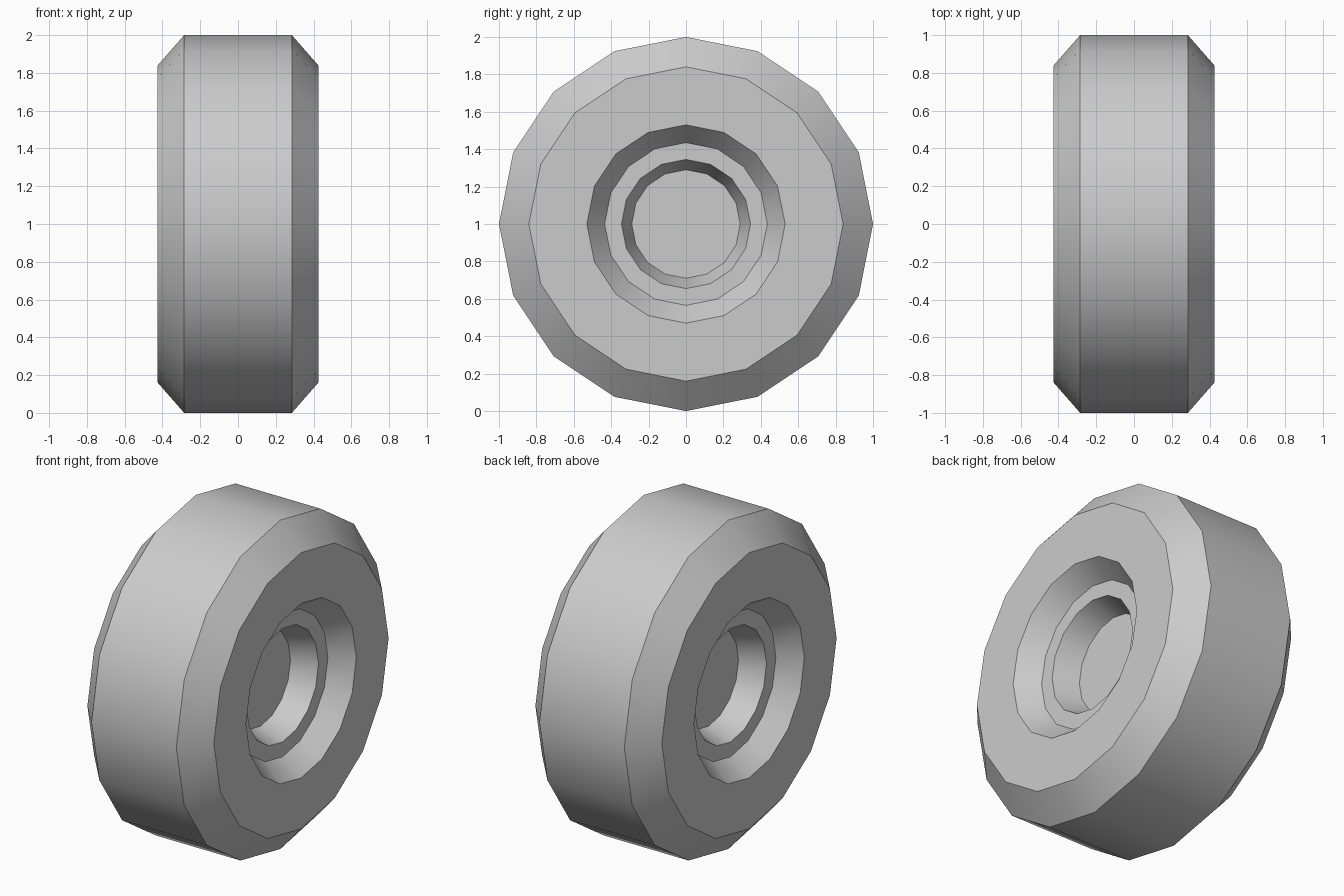
import bpy, bmesh, math

if "Cube" in bpy.data.objects:
    bpy.data.objects.remove(bpy.data.objects["Cube"])

SIDES = 16
# Half profile (x, radius): from hub centre, over the stepped recess, to the tread edge
half = [(0.15, 0.0), (0.15, 0.29), (0.30, 0.345), (0.30, 0.435),
        (0.425, 0.53), (0.425, 0.84), (0.285, 1.0)]
profile = half + [(-x, r) for x, r in reversed(half)]

# Wheel: revolve the mirrored profile about the x axis
bm = bmesh.new()
verts = [bm.verts.new((x, 0, r)) for x, r in profile]
edges = [bm.edges.new(pair) for pair in zip(verts, verts[1:])]
bmesh.ops.spin(bm, geom=verts + edges, cent=(0, 0, 0), axis=(1, 0, 0),
               angle=math.tau, steps=SIDES)
bmesh.ops.remove_doubles(bm, verts=bm.verts, dist=0.0005)

# Merge the flat hub fans into single faces
hub_verts = [v for v in bm.verts if math.hypot(v.co.y, v.co.z) < 0.001]
bmesh.ops.dissolve_verts(bm, verts=hub_verts)
bmesh.ops.recalc_face_normals(bm, faces=bm.faces)

mesh = bpy.data.meshes.new("wheel")
bm.to_mesh(mesh)
bm.free()
wheel = bpy.data.objects.new("wheel", mesh)
wheel.location.z = 1.0
bpy.context.collection.objects.link(wheel)

# Smooth around the rim, crisp profile edges
bpy.context.view_layer.objects.active = wheel
wheel.select_set(True)
bpy.ops.object.shade_smooth_by_angle(angle=math.radians(30))
